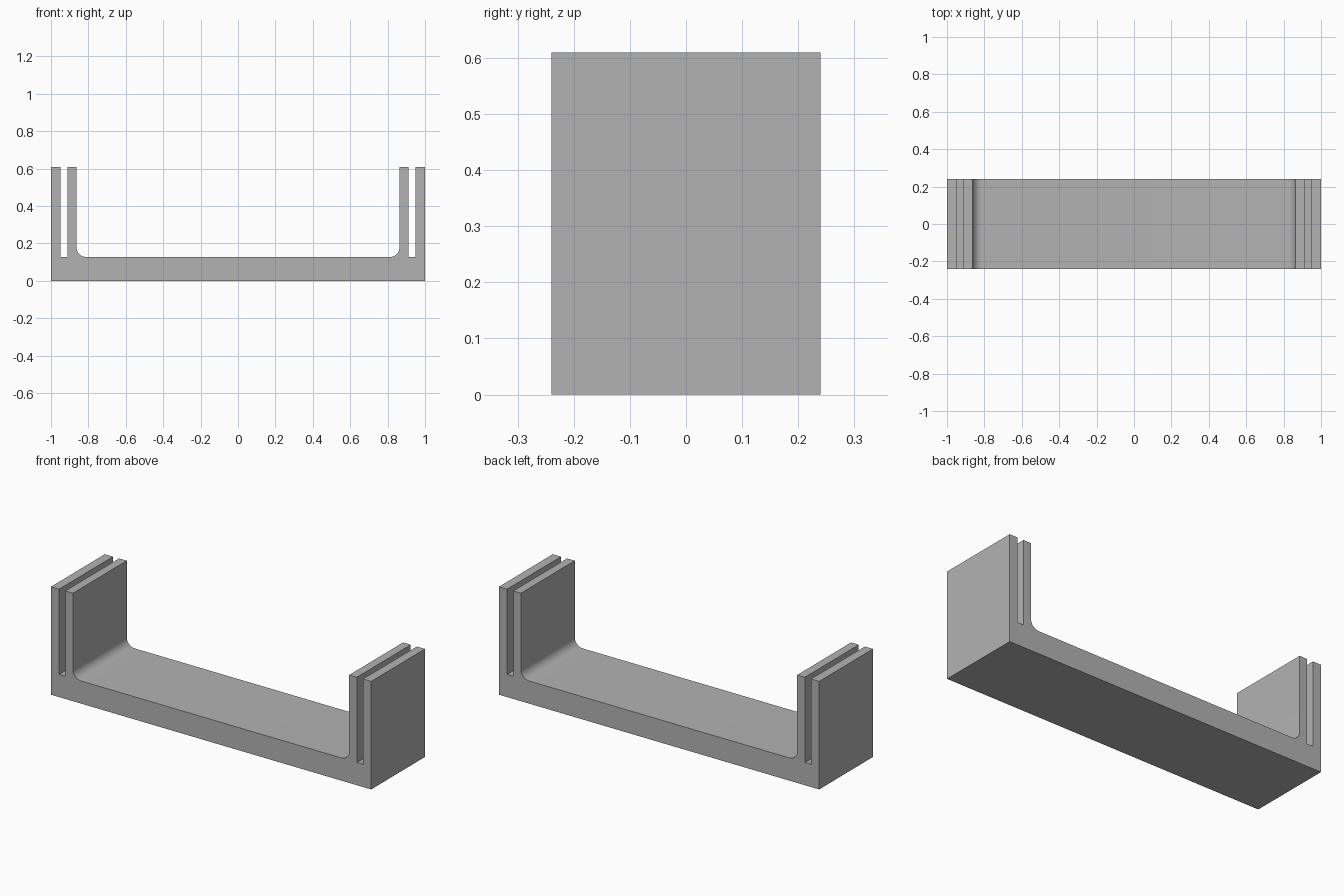
import bpy, bmesh, math

if "Cube" in bpy.data.objects:
    bpy.data.objects.remove(bpy.data.objects["Cube"])

HALF_DEPTH = 0.24
HEIGHT, FLOOR = 0.61, 0.128
SLOT_OUT, SLOT_IN, WALL_IN = 0.949, 0.911, 0.863
FILLET, STEPS = 0.05, 12

grey = bpy.data.materials.new("plain grey")
grey.diffuse_color = (0.45, 0.45, 0.45, 1)
grey.use_nodes = True
grey.node_tree.nodes["Principled BSDF"].inputs["Base Color"].default_value = grey.diffuse_color

# Right half of the profile: outer wall, slot, inner wall, rounded inner corner
right = [(1, 0), (1, HEIGHT), (SLOT_OUT, HEIGHT), (SLOT_OUT, FLOOR),
         (SLOT_IN, FLOOR), (SLOT_IN, HEIGHT), (WALL_IN, HEIGHT)]
for i in range(STEPS + 1):
    a = math.pi / 2 * i / STEPS
    right.append((WALL_IN - FILLET + FILLET * math.cos(a),
                  FLOOR + FILLET - FILLET * math.sin(a)))
profile = right + [(-x, z) for x, z in reversed(right)]

# Extrude the mirrored profile through the depth
bm = bmesh.new()
face = bm.faces.new([bm.verts.new((x, -HALF_DEPTH, z)) for x, z in profile])
ext = bmesh.ops.extrude_face_region(bm, geom=[face], use_keep_orig=True)
moved = [v for v in ext["geom"] if isinstance(v, bmesh.types.BMVert)]
bmesh.ops.translate(bm, verts=moved, vec=(0, 2 * HALF_DEPTH, 0))
bmesh.ops.recalc_face_normals(bm, faces=bm.faces)

mesh = bpy.data.meshes.new("slotted_bracket")
bm.to_mesh(mesh)
bm.free()
mesh.materials.append(grey)
bracket = bpy.data.objects.new("slotted_bracket", mesh)
bpy.context.collection.objects.link(bracket)

# Smooth the rounded corners, keep the edges sharp
bpy.context.view_layer.objects.active = bracket
bracket.select_set(True)
bpy.ops.object.shade_smooth_by_angle(angle=math.radians(30))
